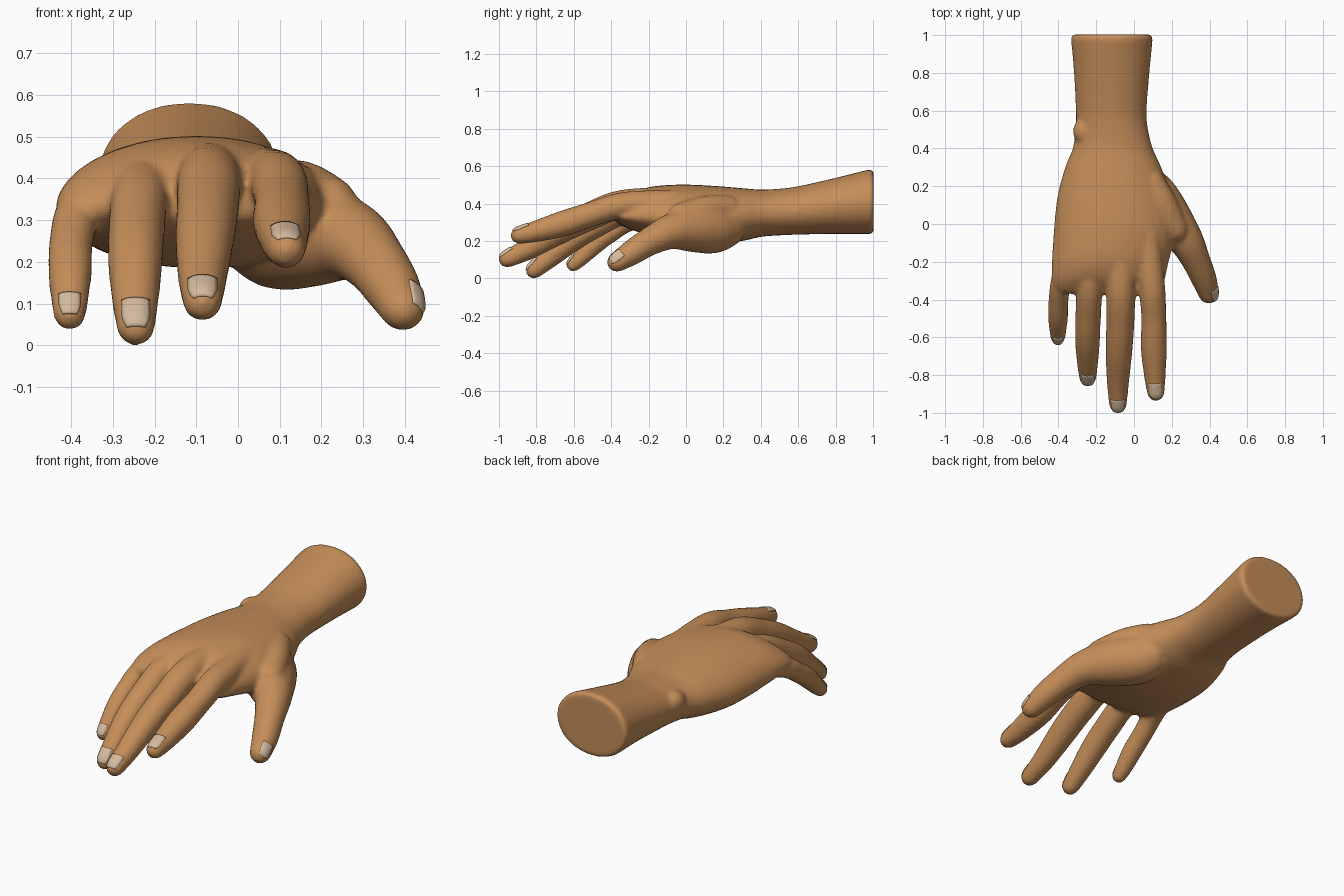
import bpy, bmesh, math
from mathutils import Matrix, Vector
from mathutils.bvhtree import BVHTree

if "Cube" in bpy.data.objects:
    bpy.data.objects.remove(bpy.data.objects["Cube"])


def material(name, color):
    m = bpy.data.materials.new(name)
    m.diffuse_color = (*color, 1)
    m.use_nodes = True
    m.node_tree.nodes["Principled BSDF"].inputs["Base Color"].default_value = m.diffuse_color
    return m


skin = material("skin", (0.56, 0.27, 0.10))
nail_mat = material("nail", (0.66, 0.49, 0.34))


def smooth_rows(rows, steps=6):
    """Catmull-Rom interpolation through rows of numbers."""
    out = []
    for i in range(len(rows) - 1):
        p0, p1 = rows[max(i - 1, 0)], rows[i]
        p2, p3 = rows[i + 1], rows[min(i + 2, len(rows) - 1)]
        for k in range(steps):
            t = k / steps
            out.append([0.5 * (2 * b + (c - a) * t + (2 * a - 5 * b + 4 * c - d) * t * t
                               + (3 * b - a - 3 * c + d) * t ** 3)
                        for a, b, c, d in zip(p0, p1, p2, p3)])
    out.append(list(rows[-1]))
    return out


def loft(bm, rings):
    """Skin closed rings of points and cap both ends."""
    loops = [[bm.verts.new(p) for p in ring] for ring in rings]
    n = len(loops[0])
    faces = [bm.faces.new((a[i], a[(i + 1) % n], b[(i + 1) % n], b[i]))
             for a, b in zip(loops, loops[1:]) for i in range(n)]
    faces += [bm.faces.new(loops[0][::-1]), bm.faces.new(loops[-1])]
    bmesh.ops.recalc_face_normals(bm, faces=faces)


def tube(bm, path, n=20):
    """Round finger along (x, y, z, radius) rows with a domed tip."""
    pts = smooth_rows(path)
    tip = Vector(pts[-1][:3])
    d = (tip - Vector(pts[-4][:3])).normalized()
    r = pts[-1][3]
    centers = [(Vector(p[:3]), p[3]) for p in pts]
    for a in (20, 40, 58, 74, 85):
        a = math.radians(a)
        centers.append((tip + d * r * 1.12 * math.sin(a), r * math.cos(a)))
    rings = []
    for i, (c, rad) in enumerate(centers):
        t = centers[min(i + 1, len(centers) - 1)][0] - centers[max(i - 1, 0)][0]
        t.normalize()
        s = t.cross(Vector((0, 0, 1))).normalized()
        u = s.cross(t)
        rings.append([c + s * rad * math.cos(2 * math.pi * k / n)
                      + u * rad * math.sin(2 * math.pi * k / n) for k in range(n)])
    loft(bm, rings)
    return tip, d, r


# Forearm and palm: y, left x, right x, middle z, top z, bottom z
palm = [(0.975, -0.333, 0.099, 0.41, 0.582, 0.237),
        (0.80, -0.318, 0.082, 0.39, 0.538, 0.238),
        (0.60, -0.308, 0.067, 0.36, 0.493, 0.234),
        (0.50, -0.31, 0.075, 0.35, 0.48, 0.23),
        (0.40, -0.325, 0.10, 0.34, 0.475, 0.222),
        (0.30, -0.365, 0.145, 0.33, 0.483, 0.20),
        (0.15, -0.405, 0.20, 0.32, 0.495, 0.186),
        (0.00, -0.422, 0.225, 0.32, 0.502, 0.193),
        (-0.12, -0.431, 0.205, 0.325, 0.498, 0.215),
        (-0.21, -0.436, 0.182, 0.33, 0.485, 0.235),
        (-0.29, -0.436, 0.165, 0.33, 0.450, 0.26),
        (-0.345, -0.415, 0.15, 0.33, 0.40, 0.285),
        (-0.37, -0.36, 0.12, 0.335, 0.37, 0.31)]

fingers = {
    "index": [(0.07, -0.05, 0.405, 0.07), (0.095, -0.33, 0.393, 0.07),
              (0.105, -0.50, 0.345, 0.067), (0.105, -0.65, 0.295, 0.070),
              (0.11, -0.80, 0.252, 0.058), (0.115, -0.885, 0.232, 0.048)],
    "middle": [(-0.07, -0.05, 0.415, 0.075), (-0.07, -0.34, 0.397, 0.077),
               (-0.073, -0.53, 0.325, 0.075), (-0.08, -0.68, 0.252, 0.071),
               (-0.085, -0.84, 0.160, 0.059), (-0.085, -0.95, 0.107, 0.048)],
    "ring": [(-0.20, -0.07, 0.395, 0.07), (-0.232, -0.31, 0.368, 0.069),
             (-0.243, -0.50, 0.275, 0.068), (-0.246, -0.62, 0.20, 0.066),
             (-0.246, -0.73, 0.112, 0.057), (-0.245, -0.808, 0.048, 0.047)],
    "little": [(-0.32, -0.08, 0.355, 0.055), (-0.383, -0.29, 0.312, 0.055),
               (-0.40, -0.41, 0.24, 0.053), (-0.402, -0.49, 0.18, 0.053),
               (-0.403, -0.56, 0.113, 0.046), (-0.403, -0.598, 0.078, 0.040)],
    "thumb": [(0.03, 0.27, 0.285, 0.09), (0.09, 0.16, 0.266, 0.13),
              (0.175, 0.04, 0.266, 0.127), (0.27, -0.08, 0.25, 0.096),
              (0.327, -0.19, 0.20, 0.077), (0.370, -0.29, 0.138, 0.068),
              (0.393, -0.362, 0.092, 0.056)]}

bm = bmesh.new()
rings = []
rows = smooth_rows(palm)
rim = [1.003] + list(palm[0][1:])
rim[1] += 0.010
rim[2] -= 0.010
rim[4] -= 0.010
rim[5] += 0.010
for y, xl, xr, zm, zt, zb in [rim, [0.993] + list(palm[0][1:])] + rows:
    ring = []
    for k in range(32):
        a = 2 * math.pi * k / 32
        c, s = math.cos(a), math.sin(a)
        x = (xl + xr) / 2 + (xr - xl) / 2 * math.copysign(abs(c) ** 0.95, c)
        ring.append((x, y, zm + (zt - zm if s > 0 else zm - zb) * s))
    rings.append(ring)
loft(bm, rings)

tips = {name: tube(bm, path) for name, path in fingers.items()}

# Web between thumb and palm
tube(bm, [(0.08, 0.24, 0.375, 0.07), (0.15, 0.11, 0.365, 0.078), (0.215, -0.02, 0.335, 0.072)])

# Wrist bone
ball = bmesh.ops.create_icosphere(bm, subdivisions=3, radius=0.055,
                                  matrix=Matrix.Diagonal((1, 1.25, 1.1, 1)))
bmesh.ops.translate(bm, verts=ball["verts"], vec=(-0.268, 0.49, 0.385))

mesh = bpy.data.meshes.new("hand")
bm.to_mesh(mesh)
bm.free()
hand = bpy.data.objects.new("hand", mesh)
bpy.context.collection.objects.link(hand)

# Fuse the parts into one skin and soften the joins
remesh = hand.modifiers.new("fuse", "REMESH")
remesh.mode = "VOXEL"
remesh.voxel_size = 0.011
soften = hand.modifiers.new("soften", "SMOOTH")
soften.factor = 0.5
soften.iterations = 9
deps = bpy.context.evaluated_depsgraph_get()
fused = bpy.data.meshes.new_from_object(hand.evaluated_get(deps))
hand.modifiers.clear()
hand.data = fused
fused.materials.clear()
fused.materials.append(skin)
fused.polygons.foreach_set("use_smooth", [True] * len(fused.polygons))

# Fingernails: thin plates laid on the skin (half width, back, front in tip radii)
nails = {"index": (0.68, -1.15, 0.72), "middle": (0.7, -0.85, 0.85),
         "ring": (0.68, -1.0, 0.85), "little": (0.6, -0.75, 0.8),
         "thumb": (0.52, -0.6, 0.8)}
tree = BVHTree.FromPolygons([v.co.copy() for v in fused.vertices],
                            [tuple(p.vertices) for p in fused.polygons])
for name, (tip, d, r) in tips.items():
    half, back, front = nails[name]
    up = Vector((0.75, -0.1, 0.6)) if name == "thumb" else Vector((0, 0, 1))
    n = (up - d * up.dot(d)).normalized()
    s = d.cross(n)
    ray = (n + d * 0.35).normalized()
    bm = bmesh.new()
    grid = []
    for j in range(11):
        v = back + (front - back) * j / 10
        w = half * (1 - 0.35 * max(0, v / front) ** 2)
        row = []
        for i in range(-4, 5):
            p = tip + (s * (w * i / 4) + d * v) * r
            # start on the nail side, then drop to the skin
            start = p + n * r * 0.8 + ray * 0.06
            hit, normal, _, _ = tree.ray_cast(start, -ray)
            row.append(bm.verts.new(hit + normal * 0.004) if hit else None)
        grid.append(row)
    for a, b in zip(grid, grid[1:]):
        for i in range(8):
            quad = (a[i], a[i + 1], b[i + 1], b[i])
            if all(quad):
                bm.faces.new(quad).smooth = True
    me = bpy.data.meshes.new(name + "_nail")
    bm.to_mesh(me)
    bm.free()
    me.materials.append(nail_mat)
    ob = bpy.data.objects.new(name + "_nail", me)
    bpy.context.collection.objects.link(ob)
    plate = ob.modifiers.new("thickness", "SOLIDIFY")
    plate.thickness = 0.007
    plate.offset = -1
